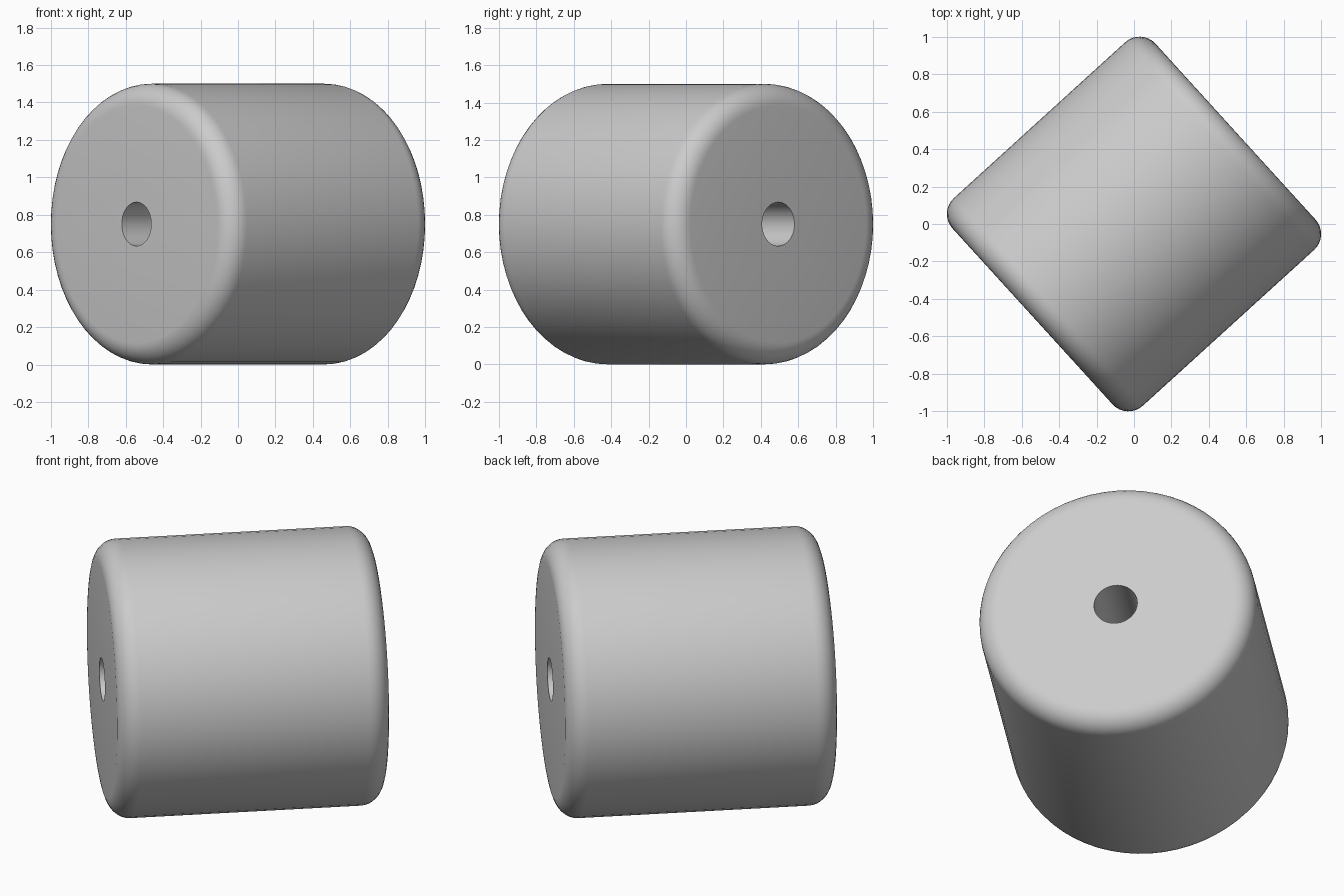
import bpy, bmesh
from math import cos, sin, pi, radians
from mathutils import Matrix, Vector

if "Cube" in bpy.data.objects:
    bpy.data.objects.remove(bpy.data.objects["Cube"])

RADIUS, HALF, ROUND, HOLE = 0.75, 0.733, 0.115, 0.117
SIDES, STEPS = 64, 8

# Material
grey = bpy.data.materials.new("plain grey")
grey.use_nodes = True
colour = (0.6, 0.6, 0.6, 1)
grey.diffuse_color = colour
grey.node_tree.nodes["Principled BSDF"].inputs["Base Color"].default_value = colour

# Half section: hole edge, flat cap, quarter-round rim; mirrored to the other end
arc = [(RADIUS - ROUND + ROUND * sin(a), HALF - ROUND + ROUND * cos(a))
       for a in (i * pi / 2 / STEPS for i in range(STEPS + 1))]
upper = [(HOLE, HALF)] + arc
section = upper + [(r, -z) for r, z in reversed(upper)]

# Lathe the closed section around the axle
bm = bmesh.new()
verts = [bm.verts.new((r, 0, z)) for r, z in section]
edges = [bm.edges.new((verts[i - 1], verts[i])) for i in range(len(verts))]
bmesh.ops.spin(bm, geom=verts + edges, cent=(0, 0, 0), axis=(0, 0, 1),
               angle=2 * pi, steps=SIDES, use_duplicate=False)
bmesh.ops.remove_doubles(bm, verts=bm.verts[:], dist=0.0005)
bmesh.ops.recalc_face_normals(bm, faces=bm.faces[:])

# Lay it on its side, turned diagonally, resting on the ground
bm.transform(Matrix.Translation(Vector((0, 0, RADIUS)))
             @ Matrix.Rotation(radians(42.3), 4, "Z")
             @ Matrix.Rotation(pi / 2, 4, "Y"))
mesh = bpy.data.meshes.new("roller")
bm.to_mesh(mesh)
bm.free()
mesh.materials.append(grey)
roller = bpy.data.objects.new("roller", mesh)
bpy.context.collection.objects.link(roller)

# Smooth shading with crisp hole edges
bpy.ops.object.select_all(action="DESELECT")
roller.select_set(True)
bpy.context.view_layer.objects.active = roller
bpy.ops.object.shade_smooth_by_angle(angle=radians(30))
